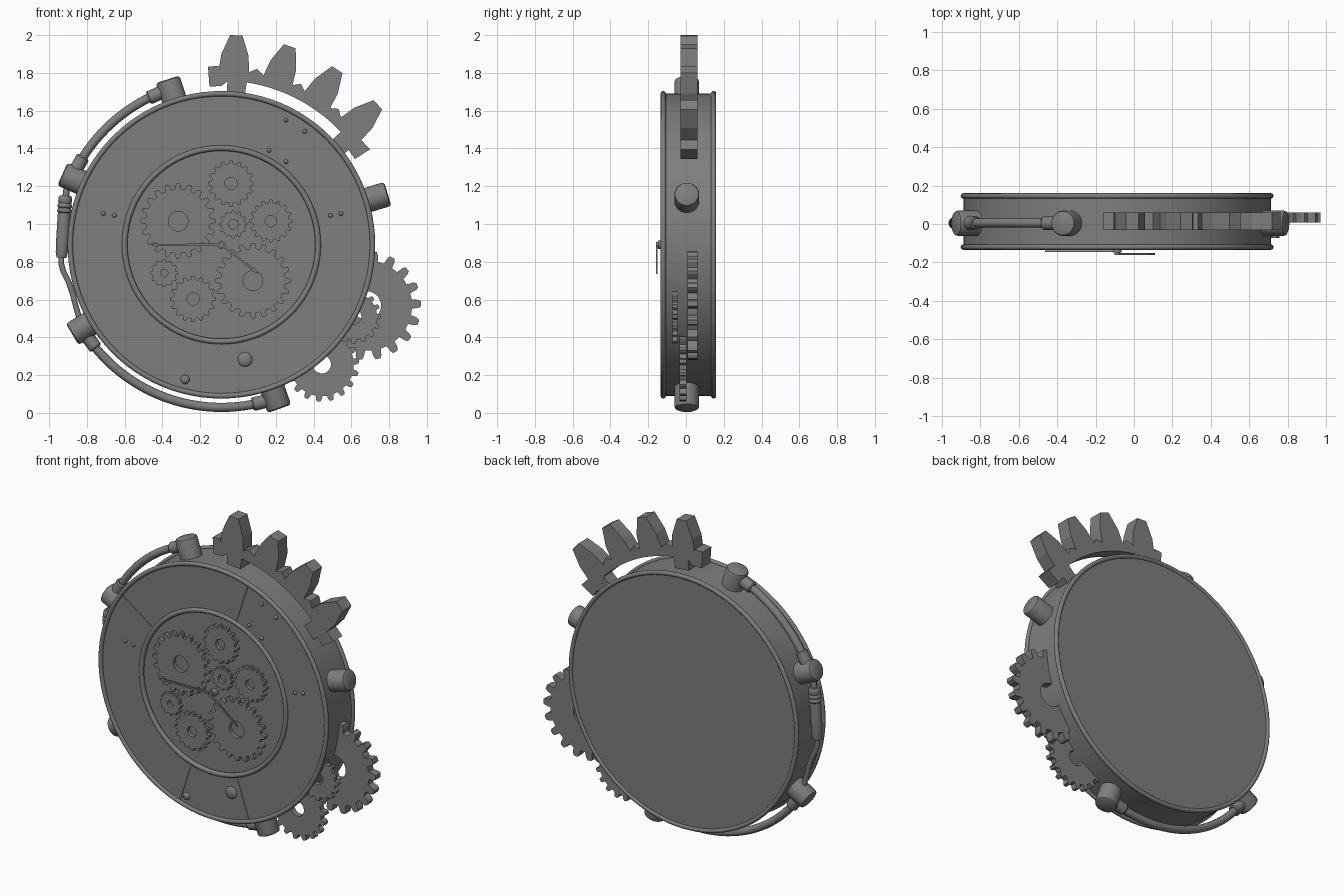
import bpy, bmesh
from math import sin, cos, radians, pi
from mathutils import Vector

if "Cube" in bpy.data.objects:
    bpy.data.objects.remove(bpy.data.objects["Cube"])

CX, CZ = -0.088, 0.89      # clock centre

# Dark metal for every part
METAL = bpy.data.materials.new("dark_metal")
METAL.diffuse_color = (0.21, 0.21, 0.21, 1)
METAL.use_nodes = True
METAL.node_tree.nodes["Principled BSDF"].inputs["Base Color"].default_value = METAL.diffuse_color


def polar(r, deg, y=0.0, cx=CX, cz=CZ):
    a = radians(deg)
    return Vector((cx + r * cos(a), y, cz + r * sin(a)))


def activate(ob):
    bpy.ops.object.select_all(action='DESELECT')
    ob.select_set(True)
    bpy.context.view_layer.objects.active = ob


def finish(bm, name, smooth=True):
    bmesh.ops.remove_doubles(bm, verts=bm.verts, dist=1e-5)
    bmesh.ops.recalc_face_normals(bm, faces=bm.faces)
    me = bpy.data.meshes.new(name)
    bm.to_mesh(me)
    bm.free()
    me.materials.append(METAL)
    ob = bpy.data.objects.new(name, me)
    bpy.context.collection.objects.link(ob)
    if smooth:
        activate(ob)
        bpy.ops.object.shade_smooth_by_angle(angle=radians(35))
    return ob


def lathe(name, profile, origin, axis, seg=32):
    """Revolve (radius, height) pairs about an axis."""
    q = Vector(axis).to_track_quat('Z', 'Y')
    o = Vector(origin)
    bm = bmesh.new()
    vs = [bm.verts.new(o + q @ Vector((r, 0, h))) for r, h in profile]
    es = [bm.edges.new(p) for p in zip(vs, vs[1:])]
    bmesh.ops.spin(bm, geom=vs + es, cent=o, axis=q @ Vector((0, 0, 1)),
                   angle=2 * pi, steps=seg, use_duplicate=False)
    return finish(bm, name)


def plate(name, outer, inner, y0, y1, closed=True, cx=CX, cz=CZ, smooth=False):
    """Flat band between matching (radius, degrees) outlines, y0 to y1 thick."""
    bm = bmesh.new()
    rows = [[bm.verts.new(polar(r, a, y, cx, cz)) for r, a in loop]
            for loop, y in ((outer, y0), (outer, y1), (inner, y1), (inner, y0))]
    n = len(outer)
    for i in range(n if closed else n - 1):
        j = (i + 1) % n
        for k in range(4):
            a, b = rows[k], rows[(k + 1) % 4]
            bm.faces.new((a[i], a[j], b[j], b[i]))
    if not closed:
        bm.faces.new([r[0] for r in rows])
        bm.faces.new([r[-1] for r in rows])
    return finish(bm, name, smooth)


def gear(name, x, z, r, hole, teeth, y0, y1, depth=0.15, phase=0.0):
    root, p = r * (1 - depth), 360 / teeth
    tooth = [(root, -.5), (root, -.3), (r * .95, -.22), (r, -.13),
             (r, .13), (r * .95, .22), (root, .3)]
    outer = [(rr, phase + (t + f) * p) for t in range(teeth) for rr, f in tooth]
    plate(name, outer, [(hole, a) for _, a in outer], y0, y1, cx=x, cz=z)


def pipe(name, pts, radius):
    cu = bpy.data.curves.new(name, 'CURVE')
    cu.dimensions = '3D'
    cu.bevel_depth, cu.bevel_resolution, cu.use_fill_caps = radius, 4, True
    cu.materials.append(METAL)
    sp = cu.splines.new('POLY')
    sp.points.add(len(pts) - 1)
    for p, c in zip(sp.points, pts):
        p.co = (*c, 1)
    ob = bpy.data.objects.new(name, cu)
    bpy.context.collection.objects.link(ob)
    activate(ob)
    bpy.ops.object.convert(target='MESH')
    bpy.ops.object.shade_smooth_by_angle(angle=radians(50))


def ring(name, major, minor, y):
    prof = [(major + minor * cos(i * pi / 6), minor * sin(i * pi / 6)) for i in range(13)]
    lathe(name, prof, (CX, y, CZ), (0, 1, 0), 96)


# Drum body with shallow dial recess
lathe("drum_body", [(0, -.104), (.515, -.104), (.515, -.116), (.80, -.116),
                    (.80, .15), (0, .15)], (CX, 0, CZ), (0, 1, 0), 96)
ring("front_rim", .80, .014, -.12)
ring("back_rim", .80, .014, .146)
ring("dial_ring", .512, .015, -.12)

# Face panels with narrow seams
cuts = [72, 145, 252.5, 288.5, 432]
for a0, a1 in zip(cuts, cuts[1:]):
    n = max(8, int((a1 - a0) / 4))
    ang = [a0 + .1 + (a1 - a0 - .2) * i / n for i in range(n + 1)]
    plate("face_panel", [(.795, a) for a in ang], [(.515, a) for a in ang],
          -.121, -.11, closed=False)

# Face studs
for x, z, r in [(.254, 1.55, .012), (.354, 1.49, .012), (.164, 1.39, .012),
                (.254, 1.33, .012), (-.713, 1.055, .012), (-.655, 1.045, .012),
                (.49, 1.045, .012), (.545, 1.055, .012), (.037, .283, .039),
                (-.28, .177, .024)]:
    h = min(r, .016)
    lathe("face_stud", [(r * cos(i * pi / 8), h * sin(i * pi / 8)) for i in range(5)],
          (x, -.12, z), (0, -1, 0), 20)

# Dial gears
for x, z, r, hole, t in [(-.317, 1.015, .20, .052, 20), (-.037, 1.215, .122, .032, 16),
                         (-.026, .998, .074, .026, 12), (.174, 1.015, .114, .03, 16),
                         (.079, .70, .20, .052, 20), (-.238, .603, .122, .032, 16),
                         (-.391, .74, .074, .02, 12)]:
    gear("dial_gear", x, z, r, hole, t, -.128, -.102)

# Hands and hub
lathe("hand_hub", [(0, .16), (.014, .16), (.014, .148), (.022, .148), (.022, .1)],
      (CX, 0, CZ), (0, -1, 0), 20)
for name, deg, length, y in [("long_hand", 180, .375, -.145), ("short_hand", -38, .25, -.16)]:
    d = polar(1, deg, 0, 0, 0)
    s = Vector((-d.z, 0, d.x))
    bm = bmesh.new()
    shape = [(0, .006), (length - .04, .005), (length - .04, .012), (length, 0),
             (length - .04, -.012), (length - .04, -.005), (0, -.006)]
    f = bm.faces.new([bm.verts.new(Vector((CX, y, CZ)) + d * u + s * v) for u, v in shape])
    ext = bmesh.ops.extrude_face_region(bm, geom=[f])
    bmesh.ops.translate(bm, vec=(0, .008, 0),
                        verts=[v for v in ext['geom'] if isinstance(v, bmesh.types.BMVert)])
    finish(bm, name, False)

# Large toothed arc over the top
outer = [(.945, 94.3), (.948, 91)]
for c in (85.9, 71, 56.5, 41.8):
    outer += [(.925, c + 5), (1.01, c + 4.1), (1.112, c + 1.7),
              (1.112, c - 1.7), (1.01, c - 4.1), (.925, c - 5), (.95, c - 7.3)]
outer = outer[:-1] + [(.935, 32.7)]
inner = [(.84 if a > 89 or a < 43 else .87, a) for _, a in outer]
plate("toothed_arc", outer, inner, -.03, .06, closed=False)
for a in (84.5, 40):
    ang = [a - 3.4, a, a + 3.4]
    plate("arc_foot", [(.9, b) for b in ang], [(.78, b) for b in ang], -.029, .059, closed=False)

# Side gears half sunk in the drum
gear("side_gear_large", .682, .568, .288, .075, 18, .008, .06, .17, 2)
gear("side_gear_small", .613, .51, .145, .04, 16, -.072, -.045)
gear("side_gear_lower", .444, .257, .198, .048, 18, -.035, .003, .15, 5)

# Radial pegs
for deg in (108, 156, 17, 211, -70.5):
    lathe("peg", [(0, .74), (.066, .74), (.066, .905), (.062, .916), (.052, .921), (0, .921)],
          (CX, .004, CZ), polar(1, deg, 0, 0, 0))

# Pipes between pegs, with end collars
for name, a0, a1, r in [("upper_pipe", 108, 156, .867), ("lower_pipe", 211, 289.5, .861)]:
    pipe(name, [polar(r, a0 + (a1 - a0) * i / 28, .005) for i in range(29)], .024)
    for a, d in ((a0 + 3.5, 1), (a1 - 3.5, -1)):
        p, q = polar(r, a, .005), polar(r, a + 5 * d, .005)
        L = (q - p).length
        lathe("pipe_collar", [(0, 0), (.036, 0), (.036, L - .008), (.03, L), (0, L)], p, q - p, 24)

# Left valve handle and its thin tube
top, low = Vector((-.914, .005, 1.15)), Vector((-.935, .005, .82))
lathe("valve_handle", [(0, 0), (.03, 0), (.036, .01), (.036, .035), (.033, .04), (.038, .048),
                       (.038, .06), (.033, .066), (.038, .074), (.038, .086), (.033, .092),
                       (.034, .105), (.034, .22), (.032, .30), (.026, .33), (0, .33)],
      top, low - top, 24)
pipe("valve_tube", [low + Vector((0, 0, .02)), (-.936, .005, .79), (-.925, .005, .75),
                    (-.895, .005, .69), (-.875, .005, .63), (-.86, .005, .57),
                    (-.835, .005, .48)], .015)
pipe("valve_link", [top - Vector((0, 0, .02)), (-.905, .005, 1.2), (-.88, .005, 1.24)], .018)
